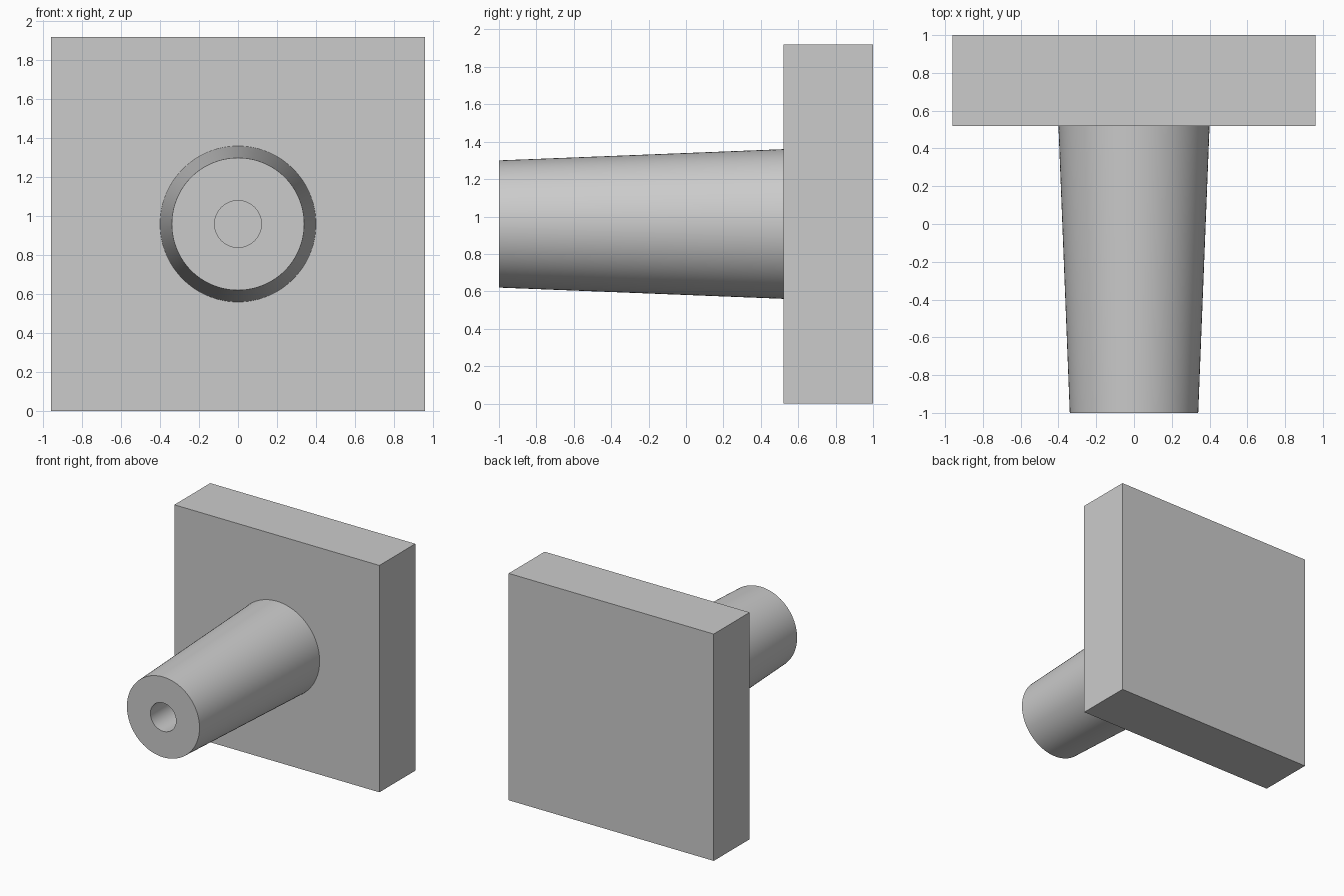
import bpy, bmesh, math
from mathutils import Vector, Matrix

default = bpy.data.objects.get("Cube")
if default:
    bpy.data.objects.remove(default, do_unlink=True)

# Single grey material
grey = bpy.data.materials.new("plain grey")
grey.use_nodes = True
colour = (0.6, 0.6, 0.6, 1)
grey.diffuse_color = colour
grey.node_tree.nodes["Principled BSDF"].inputs["Base Color"].default_value = colour

WIDTH, FRONT, FACE, BACK = 1.92, -1.0, 0.52, 1.0
CENTRE = Vector((0, 0, WIDTH / 2))


def add_object(name, bm):
    bmesh.ops.recalc_face_normals(bm, faces=bm.faces)
    mesh = bpy.data.meshes.new(name)
    bm.to_mesh(mesh)
    bm.free()
    mesh.materials.append(grey)
    obj = bpy.data.objects.new(name, mesh)
    bpy.context.collection.objects.link(obj)
    return obj


# Square back plate
bm = bmesh.new()
bmesh.ops.create_cube(bm, size=1, matrix=Matrix.Translation(
    CENTRE + Vector((0, (FACE + BACK) / 2, 0))) @ Matrix.Diagonal((WIDTH, BACK - FACE, WIDTH, 1)))
add_object("back_plate", bm)

# Tapered post with a bored hole, turned around its long axis
bm = bmesh.new()
profile = [(0.12, FACE), (0.12, FRONT), (0.34, FRONT), (0.40, FACE)]
points = [bm.verts.new(CENTRE + Vector((r, y, 0))) for r, y in profile]
edges = [bm.edges.new(pair) for pair in zip(points, points[1:])]
bmesh.ops.spin(bm, geom=points + edges, cent=CENTRE, axis=(0, 1, 0),
               angle=math.tau, steps=96, use_merge=True)
bmesh.ops.remove_doubles(bm, verts=bm.verts, dist=0.0001)
post = add_object("tapered_post", bm)

# Smooth round walls, crisp rims
bpy.ops.object.select_all(action="DESELECT")
post.select_set(True)
bpy.context.view_layer.objects.active = post
bpy.ops.object.shade_smooth_by_angle(angle=math.radians(30))
